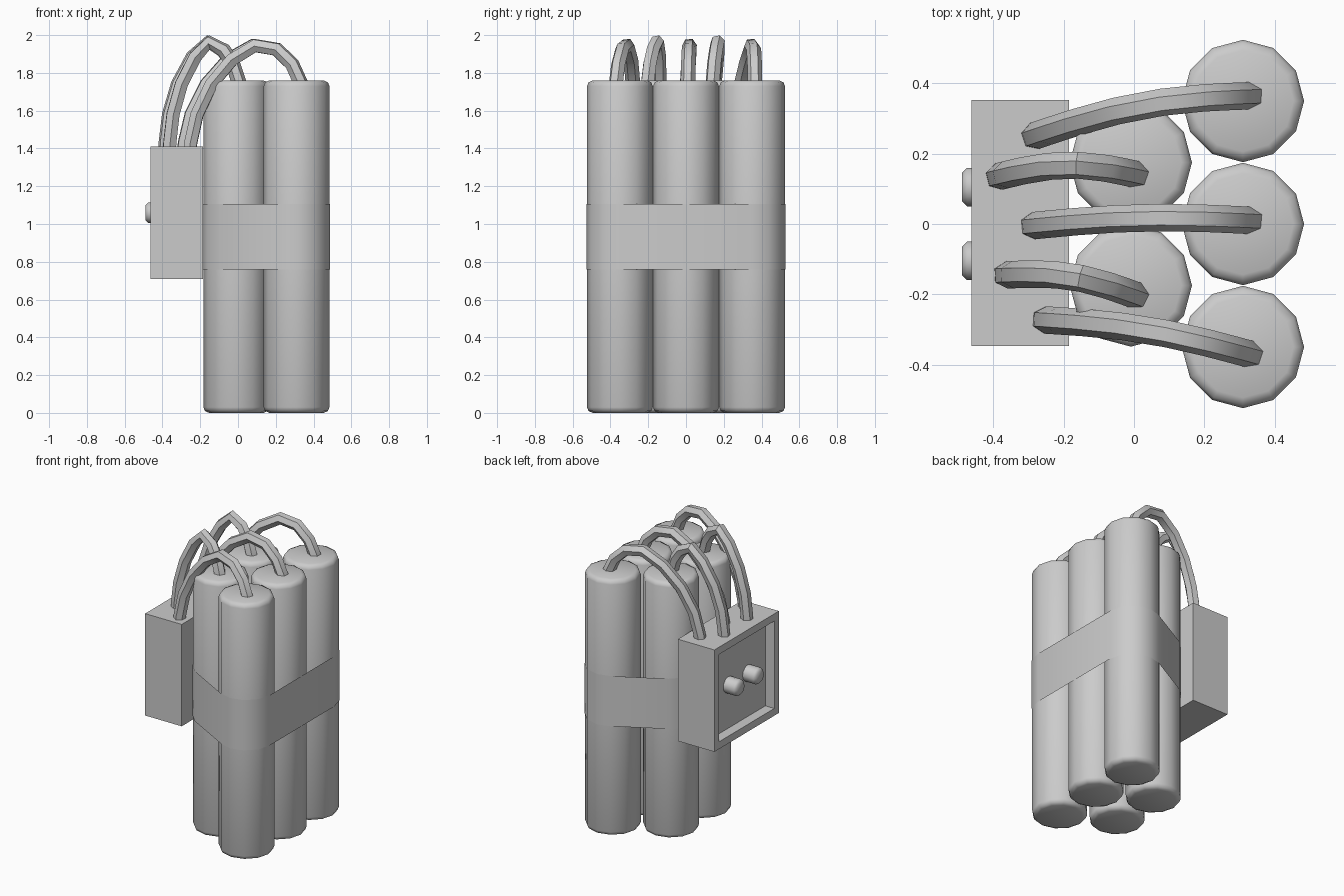
import bpy, bmesh, math
from mathutils import Vector
from mathutils.geometry import convex_hull_2d

if "Cube" in bpy.data.objects:
    bpy.data.objects.remove(bpy.data.objects["Cube"])

R, TOP = 0.174, 1.76
STICKS = [(0.31, -0.35), (0.31, 0.0), (0.31, 0.35), (-0.009, -0.175), (-0.009, 0.175)]


def make(name, bm, angle=None):
    bmesh.ops.recalc_face_normals(bm, faces=bm.faces)
    me = bpy.data.meshes.new(name)
    bm.to_mesh(me)
    bm.free()
    ob = bpy.data.objects.new(name, me)
    bpy.context.collection.objects.link(ob)
    if angle:
        smooth(ob, angle)
    return ob


def smooth(ob, angle):
    bpy.ops.object.select_all(action='DESELECT')
    ob.select_set(True)
    bpy.context.view_layer.objects.active = ob
    bpy.ops.object.shade_smooth_by_angle(angle=math.radians(angle))


def ring(cx, cy, r, n=12):
    return [(cx + r * math.cos(2 * math.pi * i / n), cy + r * math.sin(2 * math.pi * i / n))
            for i in range(n)]


def loft(bm, loops, caps=True):
    rows = [[bm.verts.new(p) for p in loop] for loop in loops]
    n = len(rows[0])
    for a, b in zip(rows, rows[1:]):
        for i in range(n):
            j = (i + 1) % n
            bm.faces.new((a[i], a[j], b[j], b[i]))
    if caps:
        bm.faces.new(rows[0][::-1])
        bm.faces.new(rows[-1])


# Sticks: 12-sided cylinders with softened rims
for k, (cx, cy) in enumerate(STICKS):
    bm = bmesh.new()
    prof = [(R - 0.03, 0), (R - 0.008, 0.01), (R, 0.03),
            (R, TOP - 0.03), (R - 0.008, TOP - 0.01), (R - 0.03, TOP)]
    loft(bm, [[(x, y, z) for x, y in ring(cx, cy, r)] for r, z in prof])
    make(f"stick_{k + 1}", bm, 60)

# Strap: open band wrapped around the outline of all sticks
pts = [Vector(p) for cx, cy in STICKS for p in ring(cx, cy, R + 0.003)]
hull = [pts[i] for i in convex_hull_2d(pts)]
bm = bmesh.new()
loft(bm, [[(p.x, p.y, z) for p in hull] for z in (0.76, 1.105)], caps=False)
make("strap", bm, 40)

# Control box with a recessed panel on the -x side
def rect(x, m):
    return [(x, -0.347 + m, 0.71 + m), (x, 0.353 - m, 0.71 + m),
            (x, 0.353 - m, 1.41 - m), (x, -0.347 + m, 1.41 - m)]

bm = bmesh.new()
loft(bm, [rect(-0.185, 0), rect(-0.463, 0), rect(-0.463, 0.05), rect(-0.395, 0.05)])
make("control_box", bm)

# Buttons on the panel
for side, cy in (("left", 0.105), ("right", -0.105)):
    bm = bmesh.new()
    loft(bm, [[(x, a, b) for a, b in ring(cy, 1.06, r)]
              for x, r in ((-0.39, 0.055), (-0.475, 0.055), (-0.49, 0.04))])
    make(f"button_{side}", bm, 60)

# Wires: arcs from the box top to the stick tops, bowed slightly in plan
LONG = [(-0.285, 1.38), (-0.28, 1.43), (-0.245, 1.58), (-0.165, 1.74), (-0.05, 1.87),
        (0.08, 1.945), (0.20, 1.925), (0.285, 1.845), (0.33, 1.75), (0.335, 1.73)]
SHORT = [(-0.385, 1.38), (-0.383, 1.43), (-0.365, 1.58), (-0.318, 1.74), (-0.24, 1.885),
         (-0.16, 1.962), (-0.08, 1.92), (-0.03, 1.85), (0.005, 1.75), (0.01, 1.73)]
WIRES = [(LONG, 0, 0.25, 0.365, 0.03), (SHORT, 0, 0.135, 0.14, 0.03),
         (LONG, -0.003, -0.005, 0.01, 0.015), (SHORT, 0.022, -0.145, -0.205, 0.025),
         (LONG, 0.03, -0.273, -0.372, 0.02)]
for k, (path, dx, y0, y1, bow) in enumerate(WIRES):
    cu = bpy.data.curves.new(f"wire_{k + 1}", 'CURVE')
    cu.dimensions = '3D'
    cu.bevel_depth, cu.bevel_resolution, cu.use_fill_caps = 0.039, 1, True
    sp = cu.splines.new('POLY')
    sp.points.add(len(path) - 1)
    xa, xb = path[0][0], path[-1][0]
    for pt, (x, z) in zip(sp.points, path):
        t = (x - xa) / (xb - xa)
        y = y0 + (y1 - y0) * t + bow * math.sin(math.pi * t)
        pt.co = (x + dx * (1 - t), y, z, 1)
    ob = bpy.data.objects.new(f"wire_{k + 1}", cu)
    bpy.context.collection.objects.link(ob)
    bpy.ops.object.select_all(action='DESELECT')
    ob.select_set(True)
    bpy.context.view_layer.objects.active = ob
    bpy.ops.object.convert(target='MESH')
    smooth(bpy.context.view_layer.objects.active, 45)
